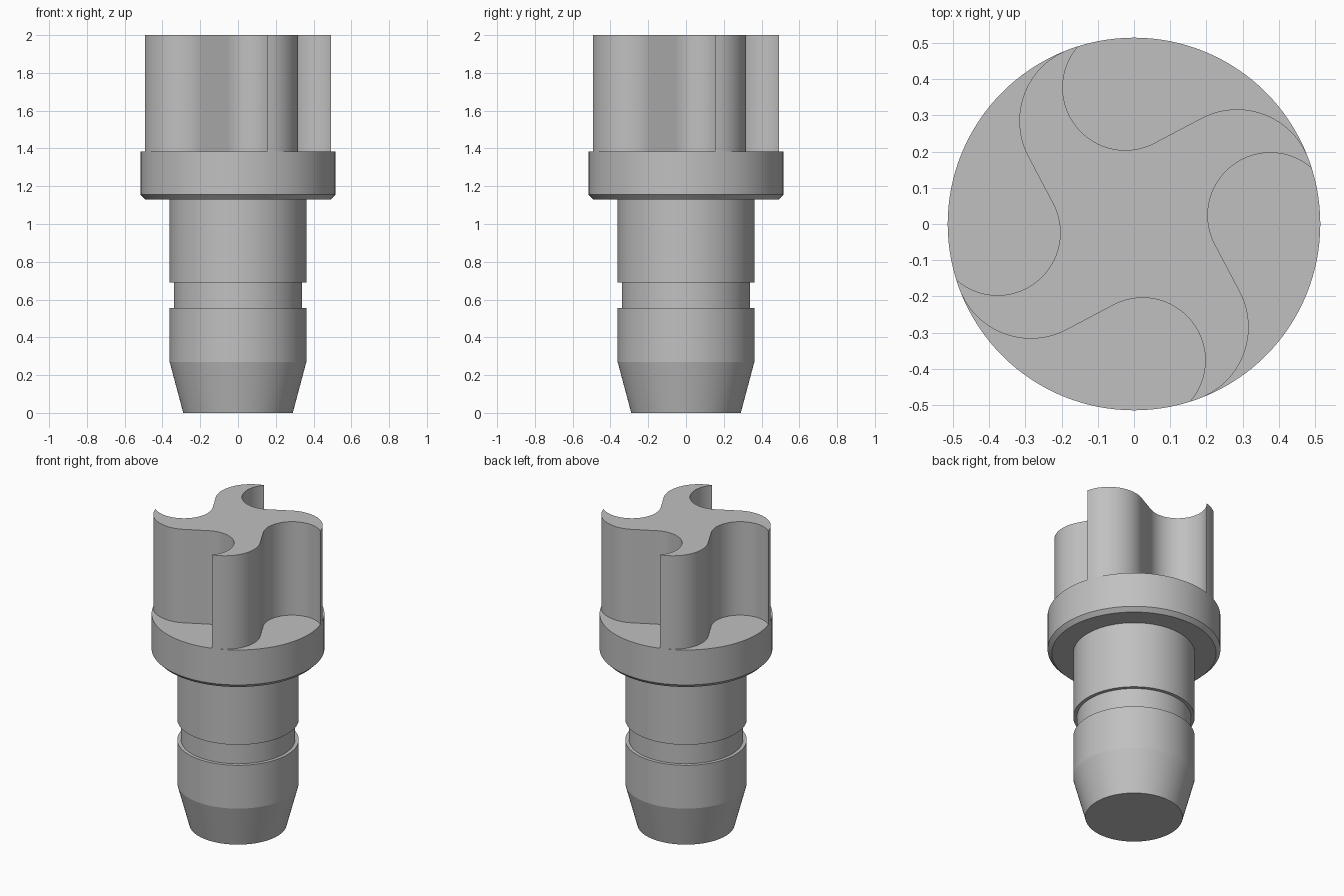
import bpy, bmesh, math
from mathutils import Matrix, Vector

if "Cube" in bpy.data.objects:
    bpy.data.objects.remove(bpy.data.objects["Cube"])

grey = bpy.data.materials.new("plain grey")
grey.use_nodes = True
colour = (0.53, 0.53, 0.53, 1)
grey.diffuse_color = colour
grey.node_tree.nodes["Principled BSDF"].inputs["Base Color"].default_value = colour

COLLAR_R = 0.515
COLLAR_TOP = 1.385


def finish(name, bm):
    bmesh.ops.recalc_face_normals(bm, faces=bm.faces)
    mesh = bpy.data.meshes.new(name)
    bm.to_mesh(mesh)
    bm.free()
    mesh.materials.append(grey)
    obj = bpy.data.objects.new(name, mesh)
    bpy.context.collection.objects.link(obj)
    bpy.ops.object.select_all(action="DESELECT")
    obj.select_set(True)
    bpy.context.view_layer.objects.active = obj
    bpy.ops.object.shade_smooth_by_angle(angle=math.radians(14))
    return obj


def lathe(name, profile, steps=128):
    """Turn a radius/height profile around z and cap both ends."""
    bm = bmesh.new()
    rings = [[bm.verts.new((r * math.cos(a), r * math.sin(a), z))
              for a in (math.tau * i / steps for i in range(steps))]
             for r, z in profile]
    for low, high in zip(rings, rings[1:]):
        for i in range(steps):
            j = (i + 1) % steps
            bm.faces.new((low[i], low[j], high[j], high[i]))
    bm.faces.new(rings[0])
    bm.faces.new(rings[-1])
    return finish(name, bm)


def arc(centre, radius, start, end, steps):
    """Points of an arc, angles in radians."""
    return [centre + radius * Vector((math.cos(a), math.sin(a)))
            for a in (start + (end - start) * i / steps for i in range(steps + 1))]


# Shank with tapered nose and ring groove
lathe("shank", [(0.29, 0), (0.362, 0.27), (0.362, 0.555), (0.34, 0.555),
                (0.34, 0.69), (0.362, 0.69), (0.362, 1.135)])

# Collar with chamfered lower edge
lathe("collar", [(0.49, 1.13), (COLLAR_R, 1.155), (COLLAR_R, COLLAR_TOP)])

# Quarter outline of the drive head: hollow arc, straight tangent, rounded arm
hollow, hollow_r = Vector((-0.024, 0.377)), 0.173
arm, arm_r = Vector((0.285, 0.106)), 0.211
span = arm - hollow
tangent = math.atan2(span.y, span.x) - math.acos((hollow_r + arm_r) / span.length)
arm_end = math.atan2(arm.y, arm.x)
quarter = arc(hollow, hollow_r, math.radians(138.5), tangent + math.tau, 32)
quarter += arc(arm, arm_r, tangent + math.pi, arm_end, 24)
quarter += arc(Vector((0, 0)), COLLAR_R, arm_end, math.radians(17.6), 3)[1:-1]

# Four hooked arms, extruded upward
bm = bmesh.new()
outline = []
for k in range(4):
    turn = Matrix.Rotation(-k * math.pi / 2, 2)
    outline += [bm.verts.new((turn @ p).to_3d() + Vector((0, 0, COLLAR_TOP)))
                for p in quarter]
base = bm.faces.new(outline)
top = bmesh.ops.extrude_face_region(bm, geom=[base], use_keep_orig=True)
bmesh.ops.translate(bm, vec=(0, 0, 2 - COLLAR_TOP),
                    verts=[g for g in top["geom"] if isinstance(g, bmesh.types.BMVert)])
finish("drive_head", bm)
